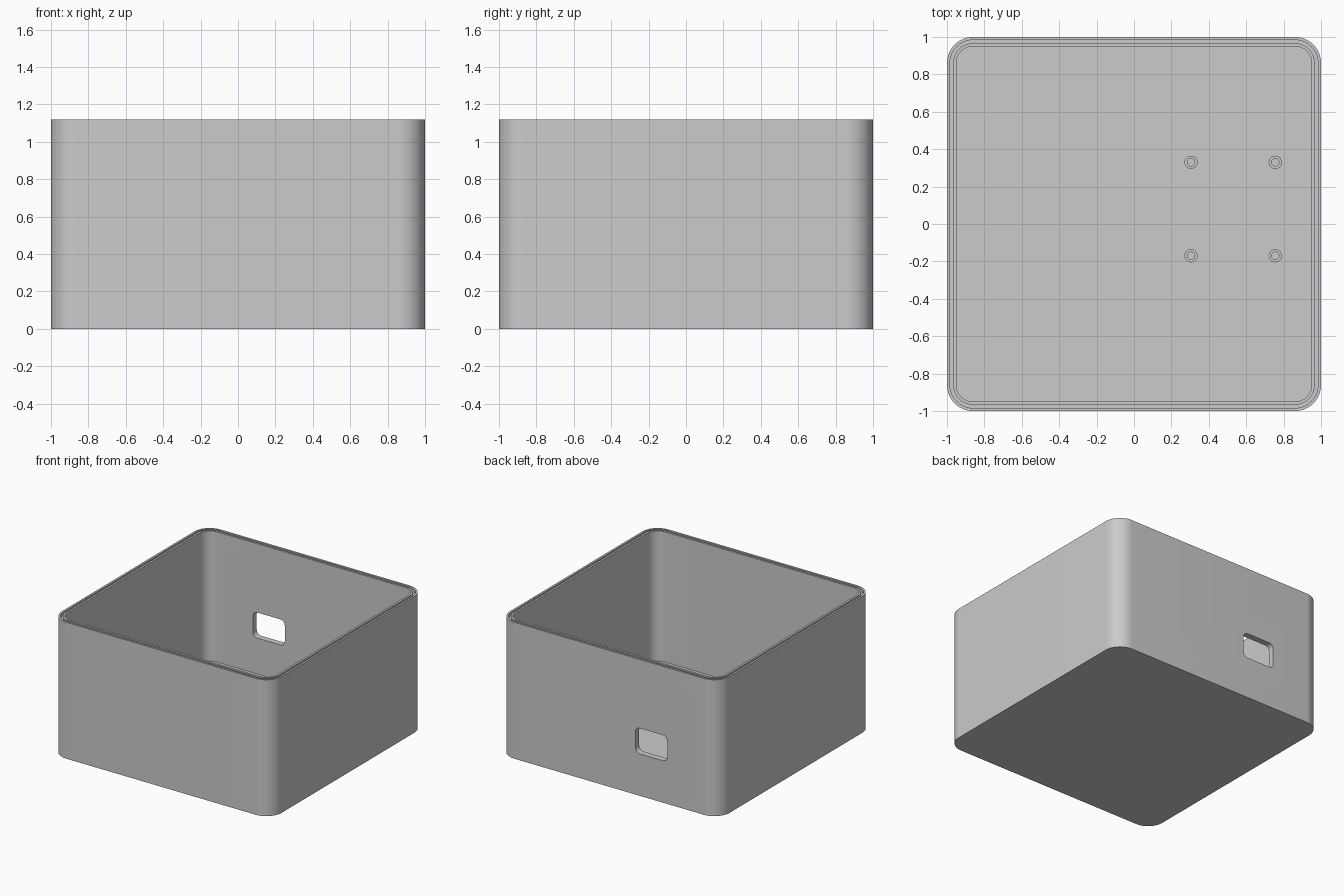
import bpy, bmesh, math

if "Cube" in bpy.data.objects:
    bpy.data.objects.remove(bpy.data.objects["Cube"])

HEIGHT, FLOOR, WALL, RADIUS = 1.12, 0.05, 0.05, 0.14

grey = bpy.data.materials.new("grey_plastic")
grey.diffuse_color = (0.6, 0.6, 0.6, 1)
grey.use_nodes = True
grey.node_tree.nodes["Principled BSDF"].inputs["Base Color"].default_value = grey.diffuse_color


def rounded_rect(w, h, r, seg=16):
    """2D outline of a rounded rectangle with half sizes w, h."""
    pts = []
    for k, (sx, sy) in enumerate([(1, 1), (-1, 1), (-1, -1), (1, -1)]):
        for i in range(seg + 1):
            a = math.pi / 2 * (k + i / seg)
            pts.append((sx * (w - r) + r * math.cos(a), sy * (h - r) + r * math.sin(a)))
    return pts


def circle(r, n=32):
    return [(r * math.cos(2 * math.pi * i / n), r * math.sin(2 * math.pi * i / n)) for i in range(n)]


def loft(name, rings, cap=True):
    """Skin a list of (outline, z) rings, optionally closing both ends."""
    bm = bmesh.new()
    loops = [[bm.verts.new((x, y, z)) for x, y in outline] for outline, z in rings]
    n = len(loops[0])
    for a, b in zip(loops, loops[1:]):
        for i in range(n):
            j = (i + 1) % n
            bm.faces.new((a[i], a[j], b[j], b[i]))
    if cap:
        bm.faces.new(loops[0][::-1])
        bm.faces.new(loops[-1])
    me = bpy.data.meshes.new(name)
    bm.to_mesh(me)
    bm.free()
    me.materials.append(grey)
    ob = bpy.data.objects.new(name, me)
    bpy.context.collection.objects.link(ob)
    return ob


def select(ob):
    bpy.ops.object.select_all(action='DESELECT')
    ob.select_set(True)
    bpy.context.view_layer.objects.active = ob


def smooth(ob):
    select(ob)
    bpy.ops.object.shade_smooth_by_angle(angle=math.radians(30))


# Open box: outer wall, rim with a seal groove, inner wall and floor
def inset(d):
    return rounded_rect(1 - d, 1 - d, RADIUS - d)


g0, g1, groove_z = 0.016, 0.033, HEIGHT - 0.03
box = loft("enclosure_box", [
    (inset(0), 0), (inset(0), HEIGHT),
    (inset(g0), HEIGHT), (inset(g0), groove_z),
    (inset(g1), groove_z), (inset(g1), HEIGHT),
    (inset(WALL), HEIGHT), (inset(WALL), FLOOR)])

# Rounded port opening through the back wall
cutter = loft("port_cutter", [(rounded_rect(0.145, 0.105, 0.04, 8), -0.1),
                              (rounded_rect(0.145, 0.105, 0.04, 8), 0.1)])
cutter.rotation_euler.x = math.pi / 2
cutter.location = (-0.385, 1 - WALL / 2, 0.45)
cutter.hide_render = True
mod = box.modifiers.new("port", 'BOOLEAN')
mod.operation = 'DIFFERENCE'
mod.solver = 'EXACT'
mod.object = cutter
select(box)
bpy.ops.object.modifier_apply(modifier=mod.name)
bpy.data.objects.remove(cutter)
smooth(box)

# Four hollow screw standoffs on the floor
for x in (0.305, 0.755):
    for y in (-0.17, 0.33):
        post = loft("standoff", [(circle(0.035), FLOOR - 0.005), (circle(0.035), 0.15),
                                 (circle(0.02), 0.15), (circle(0.02), FLOOR - 0.005)], cap=False)
        post.location = (x, y, 0)
        smooth(post)
